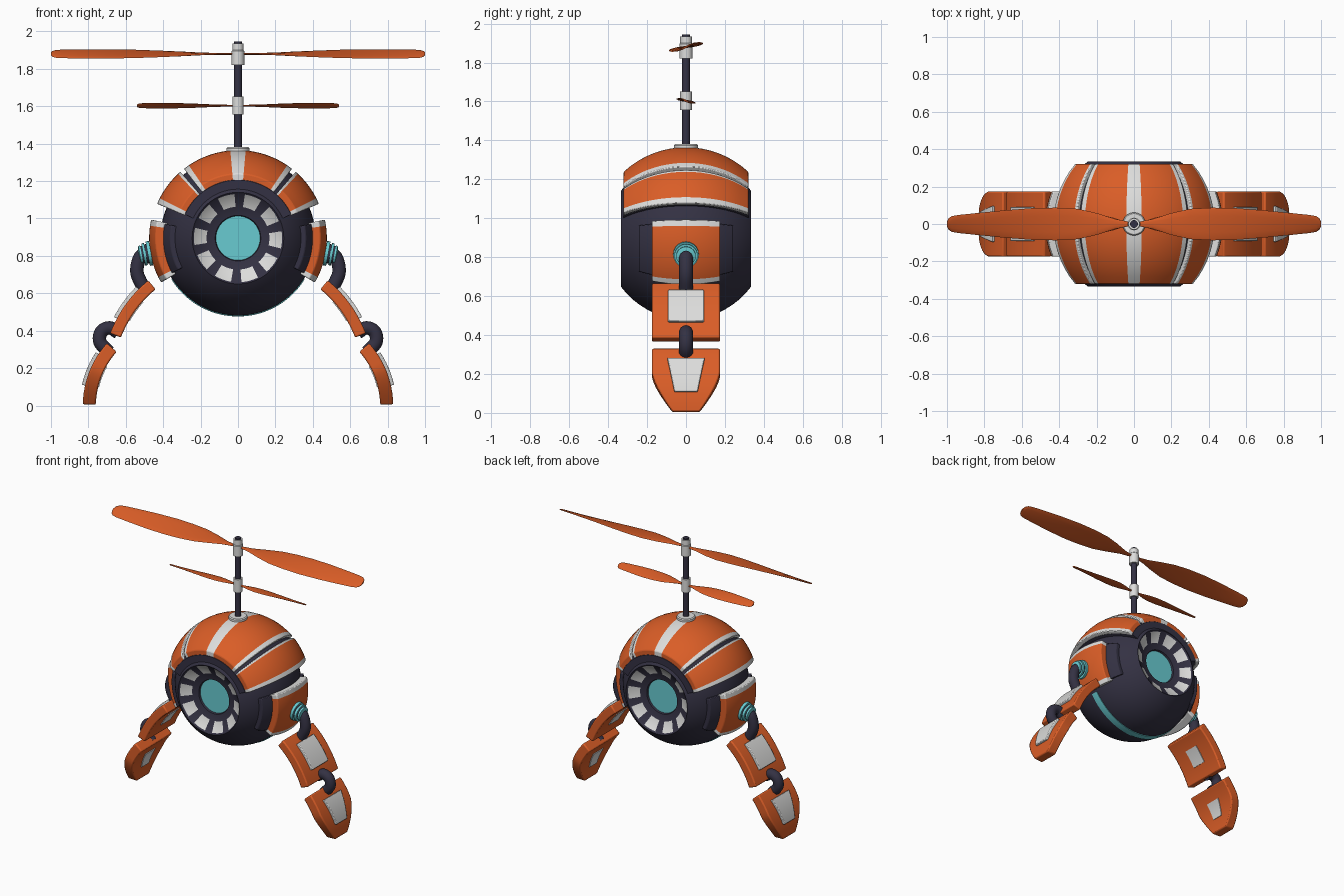
import bpy, bmesh
from math import sin, cos, pi, radians, sqrt
from mathutils import Vector

if "Cube" in bpy.data.objects:
    bpy.data.objects.remove(bpy.data.objects["Cube"])

CZ = 0.895  # height of the ball centre


def material(name, rgb):
    m = bpy.data.materials.new(name)
    m.use_nodes = True
    m.diffuse_color = (*rgb, 1)
    m.node_tree.nodes["Principled BSDF"].inputs["Base Color"].default_value = (*rgb, 1)
    return m


MATS = [material("orange paint", (0.70, 0.11, 0.02)),
        material("dark metal", (0.034, 0.031, 0.056)),
        material("white trim", (0.72, 0.72, 0.71)),
        material("cyan glow", (0.14, 0.60, 0.64))]
ORANGE, DARK, WHITE, CYAN = range(4)


def loft(name, rings, mat, cap=None, mirror=False, bevel=0.0, angle=35):
    """Skin closed rings of points; mat is an index or a rule (ring, segment) -> index."""
    rule = mat if callable(mat) else (lambda i, j: mat)
    bm = bmesh.new()
    vs = [[bm.verts.new(p) for p in ring] for ring in rings]
    n = len(vs[0])
    for i in range(len(vs) - 1):
        for j in range(n):
            k = (j + 1) % n
            f = bm.faces.new((vs[i][j], vs[i][k], vs[i + 1][k], vs[i + 1][j]))
            f.material_index = rule(i, j)
    for ring, i in ((vs[0], 0), (vs[-1], len(vs) - 2)):
        f = bm.faces.new(ring)
        f.material_index = rule(i, 0) if cap is None else cap
    bmesh.ops.recalc_face_normals(bm, faces=bm.faces)
    me = bpy.data.meshes.new(name)
    bm.to_mesh(me)
    bm.free()
    for m in MATS:
        me.materials.append(m)
    ob = bpy.data.objects.new(name, me)
    bpy.context.collection.objects.link(ob)
    bpy.ops.object.select_all(action='DESELECT')
    ob.select_set(True)
    bpy.context.view_layer.objects.active = ob
    bpy.ops.object.shade_smooth_by_angle(angle=radians(angle))
    if bevel:
        b = ob.modifiers.new("soft edge", 'BEVEL')
        b.width, b.segments, b.limit_method = bevel, 2, 'ANGLE'
    if mirror:
        ob.modifiers.new("mirror", 'MIRROR')
    return ob


def disc(c, axis, r, n=20):
    """Circle of points around an axis lying in the xz plane."""
    axis = axis.normalized()
    side = Vector((axis.z, 0, -axis.x))
    return [c + r * (cos(2 * pi * k / n) * side + Vector((0, r and sin(2 * pi * k / n), 0)))
            for k in range(n)]


def lathe(name, base, axis, profile, mat, **kw):
    base, axis = Vector(base), Vector(axis).normalized()
    return loft(name, [disc(base + axis * d, axis, r) for d, r in profile], mat, **kw)


def shell(name, r_in, r_out, y_max, bands, **kw):
    """Thick ball patch turned about the y axis; bands are (start, end, colour) in degrees from the top."""
    ys = [y_max * (k / 8 - 1) for k in range(17)]
    section = [(y, sqrt(r_out**2 - y * y)) for y in ys]
    section += [(y, sqrt(r_in**2 - y * y)) for y in reversed(ys)]
    angles, colours = [bands[0][0]], []
    for a, b, colour in bands:
        steps = max(1, round((b - a) / 3))
        angles += [a + (b - a) * (s + 1) / steps for s in range(steps)]
        colours += [colour] * steps
    rings = [[(r * sin(radians(a)), y, CZ + r * cos(radians(a))) for y, r in section] for a in angles]
    return loft(name, rings, lambda i, j: colours[i], **kw)


def bezier(p, t):
    a, b, c = (Vector((x, 0, z)) for x, z in p)
    pos = a * (1 - t)**2 + b * 2 * t * (1 - t) + c * t * t
    tan = ((b - a) * (1 - t) + (c - b) * t).normalized()
    return pos, Vector((-tan.z, 0, tan.x))


def plate(name, path, t0, t1, width, offset, thick, mat, bevel):
    """Curved plate following a path; width is a rule of the path parameter."""
    rings = []
    for k in range(13):
        t = t0 + (t1 - t0) * k / 12
        pos, nor = bezier(path, t)
        w = width(t)
        rings.append([pos + nor * (offset + h * thick / 2) + Vector((0, s * w, 0))
                      for s, h in ((-1, -1), (1, -1), (1, 1), (-1, 1))])
    return loft(name, rings, mat, mirror=True, bevel=bevel)


def tube(name, points, r):
    """Smooth tube through points in the xz plane."""
    p = [Vector((x, 0, z)) for x, z in points]
    p = [2 * p[0] - p[1]] + p + [2 * p[-1] - p[-2]]
    path = []
    for a, b, c, d in zip(p, p[1:], p[2:], p[3:]):
        for s in range(6):
            t = s / 6
            path.append(0.5 * (2 * b + (c - a) * t + (2 * a - 5 * b + 4 * c - d) * t * t
                               + (3 * b - a - 3 * c + d) * t**3))
    path.append(p[-2])
    last = len(path) - 1
    rings = [disc(q, path[min(i + 1, last)] - path[max(i - 1, 0)], r, 14) for i, q in enumerate(path)]
    return loft(name, rings, DARK, mirror=True)


# Ball body with a dished eye and a ring of windows at both ends
dish = [(0.118, -0.262), (0.122, -0.275), (0.168, -0.285), (0.236, -0.325)]
wall = [(sqrt(0.415**2 - y * y), y) for y in (0.335 * sin(pi / 2 * (k / 12 - 1)) for k in range(25))]
profile = dish + wall + [(r, -y) for r, y in reversed(dish)]
SEG = 80
rings = [[(r * sin(2 * pi * j / SEG), y, CZ + r * cos(2 * pi * j / SEG)) for j in range(SEG)]
         for r, y in profile]
window_bands = (2, len(rings) - 4)
loft("ball_body", rings,
     lambda i, j: WHITE if i in window_bands and 2 <= (j + 0.5) % 8 <= 7 else DARK, cap=CYAN)

# Roof armour over a dark layer
shell("roof_underlayer", 0.40, 0.447, 0.322, [(-66, 66, DARK)])
shell("roof_panel", 0.44, 0.47, 0.32,
      [(-38, -34, WHITE), (-34, -5, ORANGE), (-5, 5, WHITE), (5, 34, ORANGE), (34, 38, WHITE)], bevel=0.005)
shell("shoulder_panels", 0.44, 0.47, 0.32,
      [(41, 43, WHITE), (43, 63, ORANGE), (63, 67, WHITE)], mirror=True, bevel=0.005)

# Hip armour, frames and belly light
shell("hip_frames", 0.40, 0.436, 0.242, [(79, 118, DARK)], mirror=True, bevel=0.005)
shell("hip_panels", 0.42, 0.475, 0.175,
      [(78, 82, WHITE), (82, 116, ORANGE), (116, 120, WHITE)], mirror=True, bevel=0.006)
shell("belly_light", 0.40, 0.419, 0.025, [(122, 238, CYAN)])

# Hip joints with stacked glowing rings
rings_profile = [(0, 0.066), (0.018, 0.066), (0.018, 0.052), (0.028, 0.052),
                 (0.028, 0.06), (0.042, 0.06), (0.042, 0.046), (0.05, 0.046),
                 (0.05, 0.05), (0.06, 0.05), (0.066, 0.03)]
lathe("hip_joints", (0.465, 0, 0.815), (1, 0, -0.18), rings_profile,
      lambda i, j: CYAN if i % 4 in (0, 1) else DARK, cap=DARK, mirror=True)

# Legs
tube("hip_tubes", [(0.49, 0.815), (0.525, 0.79), (0.54, 0.71), (0.50, 0.62)], 0.036)
tube("knee_tubes", [(0.64, 0.39), (0.685, 0.415), (0.73, 0.395), (0.738, 0.34), (0.69, 0.285)], 0.036)
thigh = [(0.46, 0.645), (0.59, 0.54), (0.655, 0.375)]
shin = [(0.675, 0.31), (0.79, 0.18), (0.795, 0.005)]


def shin_width(t):
    return 0.175 if t < 0.4 else 0.175 - 0.105 * ((t - 0.4) / 0.6)**1.5


plate("thighs", thigh, 0, 1, lambda t: 0.175, 0, 0.062, ORANGE, 0.008)
plate("thigh_outer_pads", thigh, 0.2, 0.76, lambda t: 0.092, 0.037, 0.024, WHITE, 0.005)
plate("thigh_inner_pads", thigh, 0.3, 0.7, lambda t: 0.055, -0.032, 0.008, WHITE, 0)
plate("shins", shin, 0, 1, shin_width, 0, 0.07, ORANGE, 0.008)
plate("shin_outer_pads", shin, 0.2, 0.72, lambda t: 0.11 - 0.07 * t, 0.04, 0.024, WHITE, 0.005)
plate("shin_inner_pads", shin, 0.3, 0.7, lambda t: 0.07 - 0.04 * t, -0.036, 0.008, WHITE, 0)

# Mast and hubs
UP = (0, 0, 1)
lathe("mast", (0, 0, 1.34), UP, [(0, 0.021), (0.605, 0.021)], DARK)
lathe("mast_base", (0, 0, 1.35), UP, [(0, 0.062), (0.025, 0.062), (0.031, 0.056)], WHITE)
lathe("upper_hub", (0, 0, 1.82), UP, [(0, 0.034), (0.075, 0.034), (0.08, 0.03), (0.115, 0.03)], WHITE)
lathe("lower_hub", (0, 0, 1.557), UP, [(0, 0.03), (0.095, 0.03)], WHITE)


def rotor(name, z, span, chord, twist):
    """Pair of mirrored twisted blades."""
    outline = [(0.02, 0.12), (0.1, 0.3), (0.2, 0.66), (0.3, 0.92), (0.42, 1), (0.55, 0.98), (0.7, 0.86),
               (0.85, 0.7), (0.94, 0.6), (0.975, 0.52), (0.993, 0.36), (1, 0.16)]
    rings = []
    for x, c in outline:
        a, half = radians(twist) * x, c * chord / 2
        ring = []
        for k in range(12):
            u, v = half * cos(pi * k / 6), 0.005 * sin(pi * k / 6)
            ring.append((x * span, u * cos(a) - v * sin(a), z + u * sin(a) + v * cos(a)))
        rings.append(ring)
    return loft(name, rings, ORANGE, mirror=True, angle=60)


rotor("upper_rotor", 1.88, 1.0, 0.178, 27)
rotor("lower_rotor", 1.603, 0.54, 0.1, -27)
